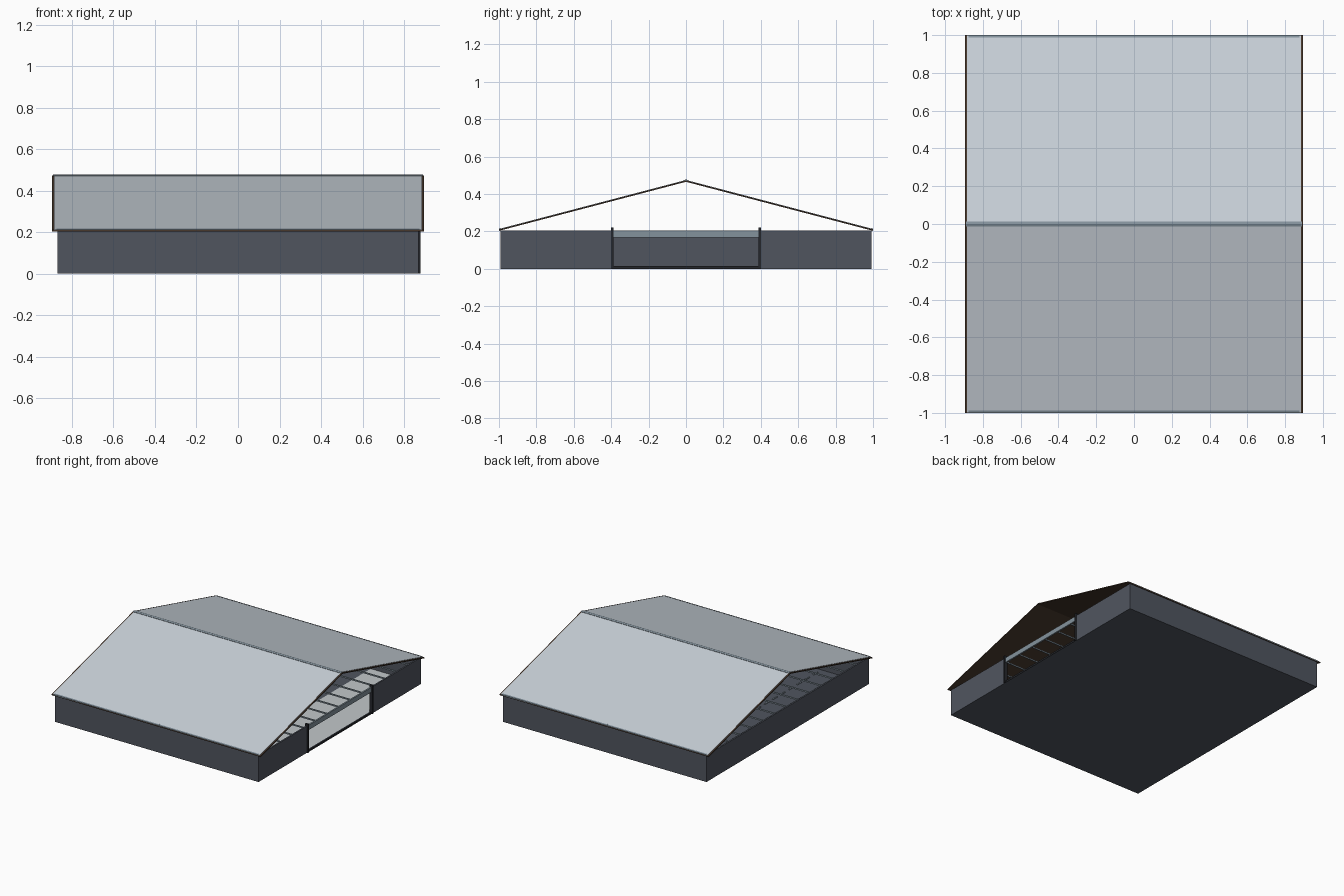
import bpy
import bmesh

if "Cube" in bpy.data.objects:
    bpy.data.objects.remove(bpy.data.objects["Cube"])


def srgb(h):
    c = [int(h[i:i + 2], 16) / 255 for i in (0, 2, 4)]
    return [v / 12.92 if v <= 0.04045 else ((v + 0.055) / 1.055) ** 2.4 for v in c] + [1]


def material(name, h):
    m = bpy.data.materials.new(name)
    m.diffuse_color = srgb(h)
    m.use_nodes = True
    m.node_tree.nodes["Principled BSDF"].inputs["Base Color"].default_value = m.diffuse_color
    return m


SLATE = material("dark slate wall", "50555f")
SHEET = material("pale roof sheet", "c8d0d8")
BROWN = material("brown timber", "48382c")
STEEL = material("grey blue steel", "84929c")
CONCRETE = material("light concrete", "c2c8cb")
BLACK = material("near black trim", "24262b")


def finish(name, bm, mat):
    bmesh.ops.recalc_face_normals(bm, faces=bm.faces)
    me = bpy.data.meshes.new(name)
    bm.to_mesh(me)
    bm.free()
    me.materials.append(mat)
    ob = bpy.data.objects.new(name, me)
    bpy.context.collection.objects.link(ob)
    return ob


def add_box(bm, x0, x1, y0, y1, z0, z1):
    vs = bmesh.ops.create_cube(bm, size=1)["verts"]
    for v in vs:
        v.co.x = x1 if v.co.x > 0 else x0
        v.co.y = y1 if v.co.y > 0 else y0
        v.co.z = z1 if v.co.z > 0 else z0


def boxes(name, mat, items):
    bm = bmesh.new()
    for b in items:
        add_box(bm, *b)
    return finish(name, bm, mat)


def extrude_x(name, mat, profile, x0, x1):
    # closed (y, z) outline swept along x
    bm = bmesh.new()
    f = bm.faces.new([bm.verts.new((x0, y, z)) for y, z in profile])
    r = bmesh.ops.extrude_face_region(bm, geom=[f])
    for v in r["geom"]:
        if isinstance(v, bmesh.types.BMVert):
            v.co.x = x1
    return finish(name, bm, mat)


X, Y, T = 0.87, 0.992, 0.012   # wall half sizes and thickness
TOP = 0.205
DOOR = 0.39
EAVE, RIDGE = 0.21, 0.472


# floor slab and the pale aisle inside the doorway
boxes("floor_slab", SLATE, [(-X, X, -Y, Y, 0, 0.008)])
boxes("aisle_floor", CONCRETE, [(0.45, X - T, -Y + T, Y - T, 0.008, 0.011)])

# walls
boxes("long_walls", SLATE, [(-X, X, s * Y - (T if s > 0 else 0),
                             s * Y + (0 if s > 0 else T), 0, TOP) for s in (-1, 1)])
boxes("closed_end_wall", SLATE, [(-X, -X + T, -Y + T, Y - T, 0, TOP)])
boxes("door_end_walls", SLATE, [(X - T, X, -Y + T, -DOOR, 0, TOP),
                                (X - T, X, DOOR, Y - T, 0, TOP)])

# doorway: lintel, jambs and sill
boxes("door_lintel", STEEL, [(X - T, X, -DOOR, DOOR, 0.168, TOP)])
boxes("door_jambs", BLACK, [(X - T - 0.004, X + 0.008, s * 0.394 - 0.007,
                             s * 0.394 + 0.007, 0, 0.222) for s in (-1, 1)])
boxes("door_sill", BLACK, [(X - T, X + 0.002, -DOOR, DOOR, 0, 0.014)])

# ceiling joists running the length of the hall
boxes("ceiling_joists", STEEL, [(-X + T, X - T, i * 0.142 - 0.004, i * 0.142 + 0.004,
                                 0.196, 0.206) for i in range(-6, 7)])

# rows of short floor strips
boxes("floor_strips", STEEL, [(-0.78 + r * 0.15, -0.77 + r * 0.15, -0.93 + c * 0.1,
                               -0.88 + c * 0.1, 0.008, 0.013)
                              for r in range(8) for c in range(19)])

# gable roof: timber deck, pale sheets, ridge cap and eave trims
extrude_x("roof_deck", BROWN,
          [(-1, EAVE), (0, RIDGE), (1, EAVE), (1, EAVE - 0.007),
           (0, RIDGE - 0.007), (-1, EAVE - 0.007)], -0.895, 0.895)
for s, side in ((-1, "front"), (1, "back")):
    extrude_x(side + "_roof_sheet", SHEET,
              [(s * 0.998, EAVE + 0.0005), (0, RIDGE), (0, RIDGE + 0.003),
               (s * 0.998, EAVE + 0.0035)], -0.885, 0.885)
    extrude_x(side + "_eave_trim", STEEL,
              [(s * 1.0, EAVE - 0.004), (s * 1.0, EAVE + 0.004),
               (s * 0.988, EAVE + 0.0075), (s * 0.988, EAVE - 0.002)], -0.875, 0.875)
extrude_x("ridge_cap", STEEL,
          [(-0.013, RIDGE - 0.002), (-0.013, RIDGE + 0.002), (0, RIDGE + 0.006),
           (0.013, RIDGE + 0.002), (0.013, RIDGE - 0.002)], -0.89, 0.89)
